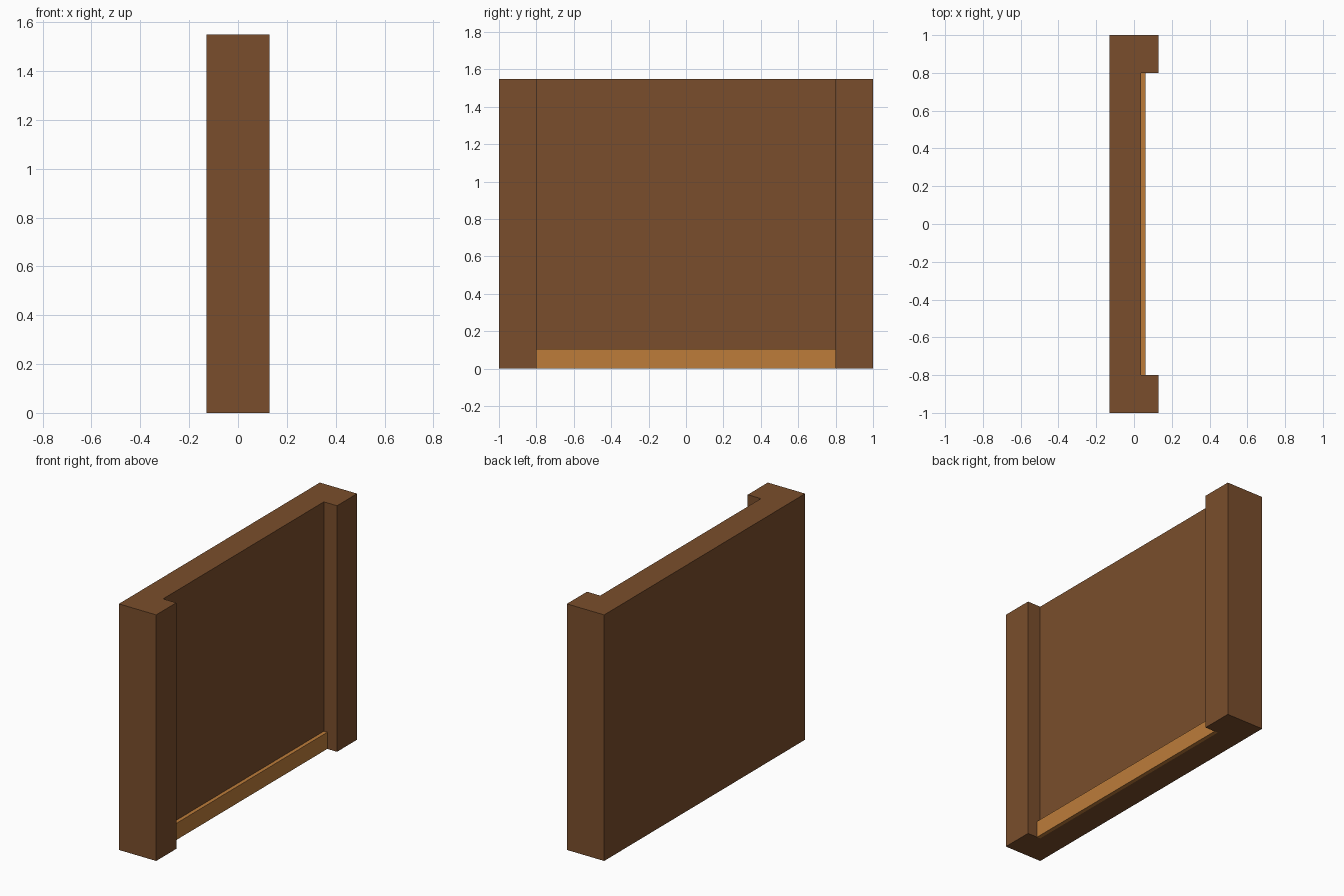
import bpy, bmesh

if "Cube" in bpy.data.objects:
    bpy.data.objects.remove(bpy.data.objects["Cube"])


def material(name, rgb):
    m = bpy.data.materials.new(name)
    m.diffuse_color = (*rgb, 1.0)
    m.use_nodes = True
    m.node_tree.nodes["Principled BSDF"].inputs["Base Color"].default_value = m.diffuse_color
    return m


def extrude_profile(name, points, height, mat):
    """Extrude a plan outline (x, y) upward from the ground."""
    bm = bmesh.new()
    face = bm.faces.new([bm.verts.new((x, y, 0)) for x, y in points])
    top = bmesh.ops.extrude_face_region(bm, geom=[face])["geom"]
    bmesh.ops.translate(bm, vec=(0, 0, height),
                        verts=[v for v in top if isinstance(v, bmesh.types.BMVert)])
    bmesh.ops.recalc_face_normals(bm, faces=bm.faces)
    mesh = bpy.data.meshes.new(name)
    bm.to_mesh(mesh)
    bm.free()
    mesh.materials.append(mat)
    obj = bpy.data.objects.new(name, mesh)
    bpy.context.collection.objects.link(obj)
    return obj


dark_wood = material("dark_wood", (0.195, 0.076, 0.025))
light_wood = material("light_wood", (0.509, 0.202, 0.042))

BACK, FRONT, RECESS = -0.13, 0.13, 0.038
HALF, OPENING = 1.0, 0.8

# Wall with a pilaster at each end, as one C-shaped plan (half outline mirrored)
half = [(RECESS, OPENING), (FRONT, OPENING), (FRONT, HALF), (BACK, HALF)]
extrude_profile("wall_panel", half + [(x, -y) for x, y in reversed(half)],
                1.55, dark_wood)

# Skirting board along the foot of the recess
skirt = [(RECESS, -OPENING), (0.062, -OPENING), (0.062, OPENING), (RECESS, OPENING)]
extrude_profile("skirting_board", skirt, 0.105, light_wood)
